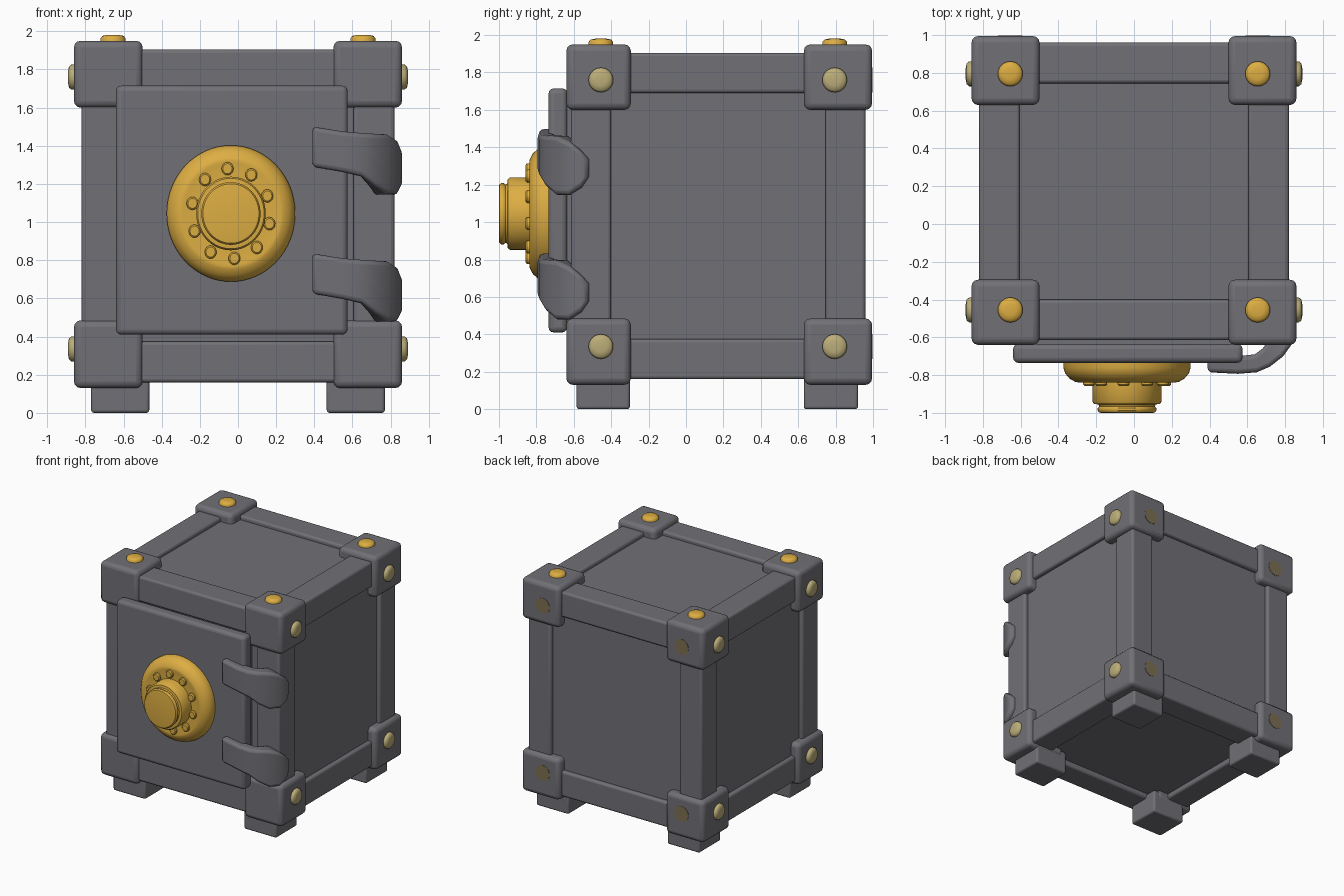
import bpy, bmesh, math
from mathutils import Matrix, Vector

if "Cube" in bpy.data.objects:
    bpy.data.objects.remove(bpy.data.objects["Cube"])


def material(name, rgb):
    m = bpy.data.materials.new(name)
    m.diffuse_color = (*rgb, 1)
    m.use_nodes = True
    m.node_tree.nodes["Principled BSDF"].inputs["Base Color"].default_value = m.diffuse_color
    return m


GREY = material("iron grey", (0.165, 0.162, 0.180))
GOLD = material("gold", (0.72, 0.42, 0.055))
PALE = material("pale gold", (0.50, 0.42, 0.19))
DULL = material("dull brass", (0.20, 0.16, 0.085))


def finish(name, bm, mat, bevel=0.0, segments=3, angle=40):
    bmesh.ops.recalc_face_normals(bm, faces=bm.faces)
    me = bpy.data.meshes.new(name)
    bm.to_mesh(me)
    bm.free()
    ob = bpy.data.objects.new(name, me)
    bpy.context.collection.objects.link(ob)
    me.materials.append(mat)
    if bevel:
        mod = ob.modifiers.new("rounded edges", 'BEVEL')
        mod.width = bevel
        mod.segments = segments
        mod.limit_method = 'ANGLE'
    bpy.ops.object.select_all(action='DESELECT')
    ob.select_set(True)
    bpy.context.view_layer.objects.active = ob
    bpy.ops.object.shade_smooth_by_angle(angle=math.radians(angle))
    return ob


def box(name, x, y, z, bevel=0.02, mat=GREY):
    bm = bmesh.new()
    size = [b - a for a, b in (x, y, z)]
    mid = [(a + b) / 2 for a, b in (x, y, z)]
    bmesh.ops.create_cube(bm, size=1, matrix=Matrix.Translation(mid) @ Matrix.Diagonal((*size, 1)))
    return finish(name, bm, mat, bevel)


def lathe(name, profile, centre, axis, mat, steps=48, stretch=1.0):
    """Turn (radius, height) points about an axis direction; stretch scales z."""
    bm = bmesh.new()
    rot = Vector((0, 0, 1)).rotation_difference(Vector(axis)).to_matrix()
    rings = []
    for r, h in profile:
        ring = []
        for i in range(steps):
            a = 2 * math.pi * i / steps
            p = rot @ Vector((r * math.cos(a), r * math.sin(a), h))
            p.z *= stretch
            ring.append(bm.verts.new(p + Vector(centre)))
        rings.append(ring)
    for a, b in zip(rings, rings[1:]):
        for i in range(steps):
            j = (i + 1) % steps
            bm.faces.new((a[i], a[j], b[j], b[i]))
    bm.faces.new(rings[0])
    bm.faces.new(rings[-1])
    return finish(name, bm, mat)


def pair(a, b):
    return (min(a, b), max(a, b))


# Recessed cabinet body
box("cabinet_body", (-0.785, 0.785), (-0.58, 0.925), (0.205, 1.87), 0.01)

# Edge beams: outer limits of the frame and beam thickness
X, Y0, Y1, Z0, Z1, T = 0.82, -0.615, 0.96, 0.16, 1.905, 0.215
xs = [(-X, -X + T), (X - T, X)]
ys = [(Y0, Y0 + T), (Y1 - T, Y1)]
zs = [(Z0, Z0 + T), (Z1 - T, Z1)]
for a in range(2):
    for b in range(2):
        box("upright_beam", xs[a], ys[b], (0.3, 1.8), 0.018)
        box("side_beam", xs[a], (-0.5, 0.85), zs[b], 0.018)
        box("cross_beam", (-0.7, 0.7), ys[a], zs[b], 0.018)

# Corner blocks, rivets and feet
rivet = [(0.066, -0.02), (0.066, 0.015), (0.055, 0.028), (0.03, 0.033)]
for s in (-1, 1):
    cx = pair(s * 0.50, s * 0.86)
    for cy, ry in (((-0.64, -0.295), -0.455), ((0.63, 0.995), 0.795)):
        for cz, rz in (((0.13, 0.485), 0.335), ((1.60, 1.95), 1.76)):
            box("corner_block", cx, cy, cz, 0.035)
            lathe("side_rivet", rivet, (s * 0.858, ry, rz), (s, 0, 0), PALE, 24)
            if ry > 0:
                lathe("back_rivet", [(0.066, -0.01), (0.066, 0.003)],
                      (s * 0.655, 0.995, rz), (0, 1, 0), DULL, 24)
        lathe("top_rivet", rivet, (s * 0.655, ry, 1.948), (0, 0, 1), GOLD, 24)
    for fy in ((-0.585, -0.30), (0.63, 0.92)):
        box("foot", pair(s * 0.465, s * 0.77), fy, (0.0, 0.2), 0.015)

# Door slab with its inner plate
box("door", (-0.64, 0.575), (-0.735, -0.635), (0.41, 1.715), 0.028)
box("door_inner_plate", (-0.60, 0.54), (-0.66, -0.56), (0.46, 1.66), 0.01)

# Dial, turned about the front axis (heights measured from the door face)
DIAL = (-0.037, -0.73, 1.045)
lathe("dial", [(0.335, -0.02), (0.337, 0.03), (0.328, 0.06), (0.305, 0.088), (0.275, 0.105),
               (0.262, 0.108), (0.25, 0.106), (0.182, 0.106), (0.182, 0.212), (0.174, 0.223),
               (0.152, 0.225), (0.147, 0.235), (0.155, 0.245), (0.155, 0.258), (0.147, 0.268),
               (0.135, 0.27)],
      DIAL, (0, -1, 0), GOLD, 64, 1.06)
for i in range(10):
    a = math.radians(95 + 36 * i)
    lathe("dial_stud", [(0.031, -0.01), (0.031, 0.014), (0.024, 0.021)],
          (DIAL[0] + 0.207 * math.cos(a), -0.836, DIAL[2] + 0.236 * math.sin(a)),
          (0, -1, 0), GOLD, 20, 1.1)

# Hinges: sections wrapping round the corner (outer x, outer y, inner x, inner y, top, bottom)
sections = [
    (0.39, -0.785, 0.39, -0.70, 1.500, 1.290),
    (0.55, -0.793, 0.55, -0.70, 1.475, 1.262),
    (0.65, -0.785, 0.64, -0.69, 1.467, 1.240),
    (0.72, -0.755, 0.68, -0.66, 1.463, 1.190),
    (0.79, -0.700, 0.71, -0.62, 1.460, 1.145),
    (0.84, -0.630, 0.75, -0.59, 1.430, 1.145),
    (0.86, -0.565, 0.78, -0.55, 1.380, 1.185),
    (0.85, -0.520, 0.80, -0.515, 1.335, 1.245),
]
for drop in (0.0, 0.665):
    bm = bmesh.new()
    rings = []
    for ox, oy, ix, iy, t, b in sections:
        rings.append([bm.verts.new(p) for p in ((ox, oy, t - drop), (ox, oy, b - drop),
                                                (ix, iy, b - drop), (ix, iy, t - drop))])
    for p, q in zip(rings, rings[1:]):
        for i in range(4):
            j = (i + 1) % 4
            bm.faces.new((p[i], p[j], q[j], q[i]))
    bm.faces.new(rings[0])
    bm.faces.new(rings[-1])
    finish("hinge", bm, GREY, 0.022, 3, 50).modifiers["rounded edges"].angle_limit = math.radians(50)
